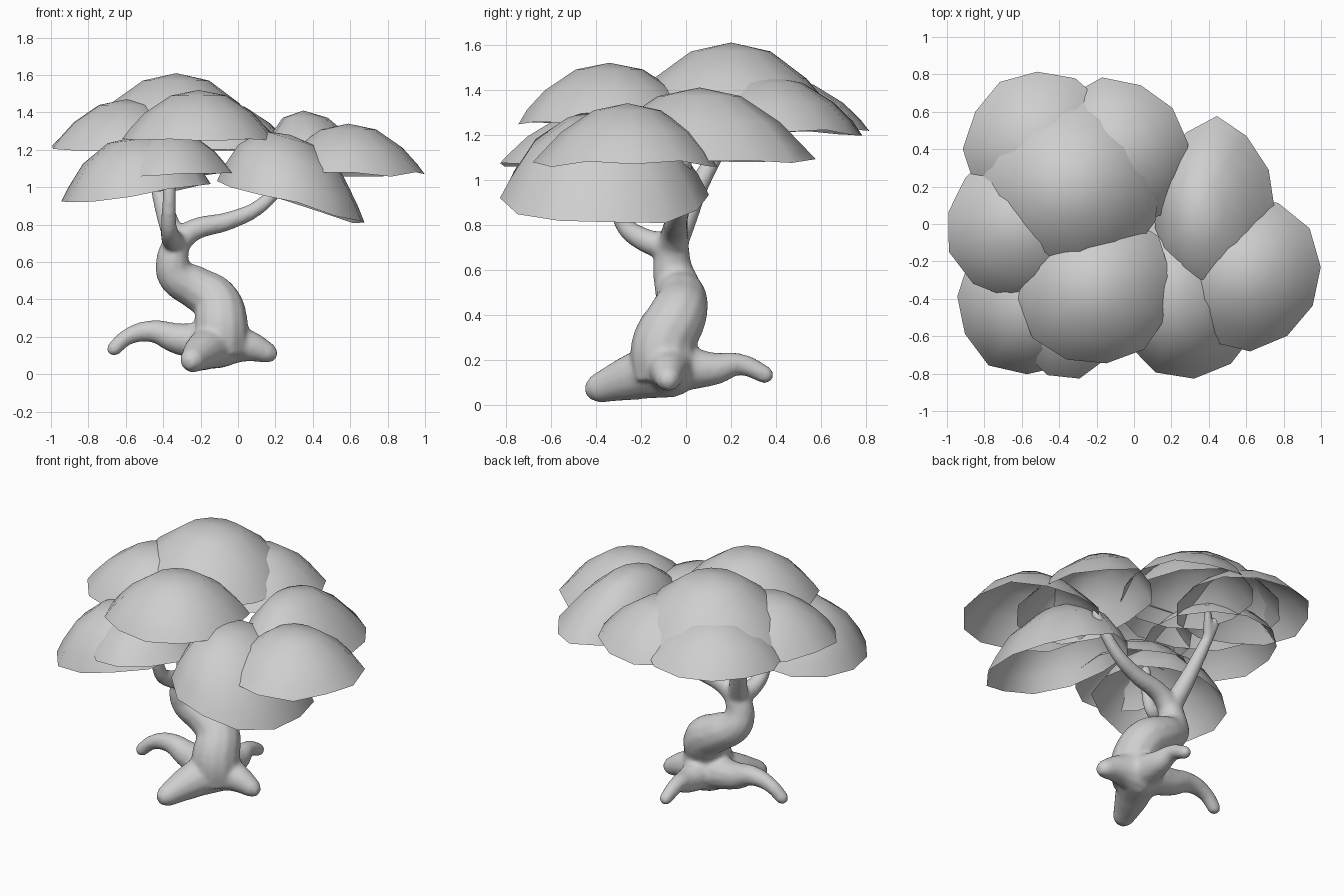
import bpy, bmesh, math, random
from mathutils import Vector

random.seed(4)
cube = bpy.data.objects.get("Cube")
if cube:
    bpy.data.objects.remove(cube, do_unlink=True)

grey = bpy.data.materials.new("plain_grey")
grey.use_nodes = True
grey.diffuse_color = (.62, .62, .62, 1)
grey.node_tree.nodes["Principled BSDF"].inputs["Base Color"].default_value = grey.diffuse_color


def add_object(name, data):
    new_object = bpy.data.objects.new(name, data)
    bpy.context.collection.objects.link(new_object)
    return new_object


def finish_mesh(name, mesh):
    mesh.materials.clear()
    mesh.materials.append(grey)
    for face in mesh.polygons:
        face.use_smooth = True
    return add_object(name, mesh)


# Foliage: open, slightly ragged dome shells
def clump(name, x, y, rim, radius=.41, height=.26, stretch=1, tilt=0, power=2.1, lean=0):
    sides = 12
    bm = bmesh.new()
    turn = random.random()
    wobble = [random.uniform(-.05, .02) for side in range(sides)]
    rings = []
    for reach in (.36, .7, .9, 1):
        rise = 1 - reach ** power
        ring = []
        for side in range(sides):
            angle = math.tau * (side + turn) / sides
            spread = radius * reach * (1 + wobble[side] * reach)
            across = spread * math.cos(angle)
            along = spread * math.sin(angle) * stretch
            sag = random.uniform(-.015, .015) if reach == 1 else 0
            ring.append(bm.verts.new((x + across + lean * rise, y + along,
                                      rim + height * rise + tilt * across + sag)))
        rings.append(ring)
    tip = bm.verts.new((x + lean, y, rim + height))
    for side in range(sides):
        following = (side + 1) % sides
        bm.faces.new((rings[0][side], rings[0][following], tip))
        for low, high in zip(rings[1:], rings):
            bm.faces.new((low[side], low[following], high[following], high[side]))
    mesh = bpy.data.meshes.new(name)
    bm.to_mesh(mesh)
    bm.free()
    finish_mesh(name, mesh)


clump("foliage_crown", -.33, .2, rim=1.27, radius=.5, height=.34)
clump("foliage_back_right", -.5, .42, rim=1.22, height=.23)
clump("foliage_back_centre", -.11, .37, rim=1.21, height=.25)
clump("foliage_right_side", -.6, 0, rim=1.21)
clump("foliage_front_upper", -.21, -.34, rim=1.26, radius=.43)
clump("foliage_front_right_low", -.55, -.41, rim=.96, height=.31, tilt=.11, power=2.8)
clump("foliage_front_low", -.35, -.43, rim=1.07, radius=.33, height=.23, stretch=1.2)
clump("foliage_left_back", .43, .06, rim=1.08, radius=.34, height=.33, stretch=1.5, lean=-.08)
clump("foliage_left_side", .59, -.26, rim=1.07, radius=.42, height=.27)
clump("foliage_front_left_low", .28, -.37, rim=.92, height=.36, stretch=1.15, tilt=-.29, power=2.8)

# Wood: tapering tubes with rounded tips, gathered in one helper curve
tubes = bpy.data.curves.new("wood_paths", "CURVE")
tubes.dimensions = "3D"
tubes.bevel_depth = 1
tubes.resolution_u = 6
tubes.use_fill_caps = True


def limb(thick, thin, *path, ease=2):
    places = [Vector(place) for place in path]
    last = len(places) - 1
    radii = [thin + (thick - thin) * (1 - step / last) ** ease for step in range(last + 1)]
    places.append(places[-1] + (places[-1] - places[-2]).normalized() * thin * .7)
    radii.append(thin * .5)
    spline = tubes.splines.new("BEZIER")
    spline.bezier_points.add(last + 1)
    for point, place, radius in zip(spline.bezier_points, places, radii):
        point.co = place
        point.radius = radius
        point.handle_left_type = point.handle_right_type = "AUTO"


base = (-.1, -.07, .17)
fork = (-.33, -.06, .7)
split = (-.45, .15, 1.14)

# Twisting trunk
limb(.16, .075, (-.1, -.08, .13), (-.09, -.1, .26), (-.12, -.04, .39), (-.22, -.02, .46),
     (-.33, -.04, .53), (-.35, -.06, .61), fork, ease=1)

# Front, left, right and back roots
limb(.14, .065, base, (-.19, -.25, .12), (-.25, -.4, .07), ease=1)
limb(.14, .055, base, (.06, -.08, .15), (.17, -.08, .11), ease=1.5)
limb(.12, .04, base, (-.32, -.05, .19), (-.46, -.04, .23), (-.59, -.04, .2), (-.67, -.05, .13))
limb(.12, .04, base, (-.09, .12, .16), (-.1, .24, .18), (-.1, .36, .13))

# Left, front and back branches, the last one forked
limb(.07, .03, fork, (-.24, -.05, .77), (-.05, -.04, .82), (.12, -.02, .9), (.3, 0, 1.1), ease=1)
limb(.065, .03, fork, (-.36, -.19, .735), (-.37, -.28, .81), (-.36, -.32, 1.1), ease=1)
limb(.065, .035, fork, (-.38, 0, .84), (-.42, .06, .98), split, ease=1)
for tip_x in (-.48, -.37):
    limb(.035, .02, split, (tip_x, .24, 1.3), ease=1)

helper = add_object("wood_paths", tubes)
bpy.context.view_layer.update()
graph = bpy.context.evaluated_depsgraph_get()
wood_mesh = bpy.data.meshes.new_from_object(helper.evaluated_get(graph))
bpy.data.objects.remove(helper, do_unlink=True)

# Fuse the tubes into one soft, continuous body
wood = finish_mesh("trunk_and_roots", wood_mesh)
fuse = wood.modifiers.new("fuse", "REMESH")
fuse.mode = "VOXEL"
fuse.voxel_size = .012
fuse.use_smooth_shade = True
soften = wood.modifiers.new("soften", "SMOOTH")
soften.iterations = 12
